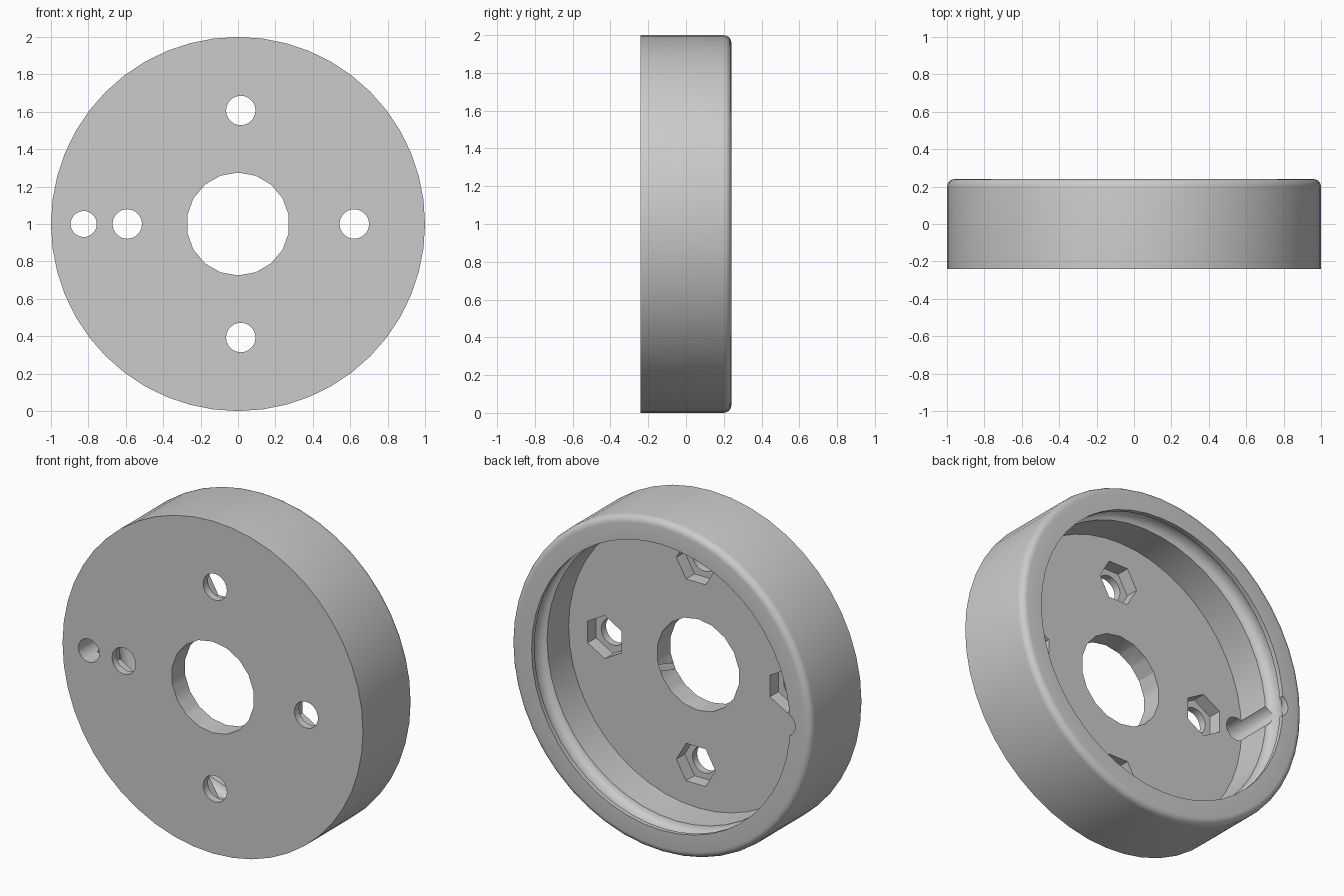
import bpy
import bmesh
from math import sin, cos, pi, radians
from mathutils import Matrix, Vector

cube = bpy.data.objects.get("Cube")
if cube:
    bpy.data.objects.remove(cube, do_unlink=True)

FRONT, BACK = -0.24, 0.24
FLOOR = FRONT + 0.125
AXIS_Z = 1.0

grey = bpy.data.materials.new("light grey")
grey.use_nodes = True
colour = (0.6, 0.6, 0.6, 1)
grey.diffuse_color = colour
grey.node_tree.nodes["Principled BSDF"].inputs["Base Color"].default_value = colour


def make_object(name, bm):
    mesh = bpy.data.meshes.new(name)
    bmesh.ops.recalc_face_normals(bm, faces=bm.faces)
    bm.to_mesh(mesh)
    bm.free()
    obj = bpy.data.objects.new(name, mesh)
    bpy.context.collection.objects.link(obj)
    return obj


def arc(cr, cy, rr, ry, start, end, steps):
    """Elliptical arc of (radius, y) profile points."""
    angles = [radians(start + (end - start) * i / steps) for i in range(steps + 1)]
    return [(cr + rr * cos(a), cy + ry * sin(a)) for a in angles]


def lathe(name, profile, steps):
    bm = bmesh.new()
    verts = [bm.verts.new((r, y, AXIS_Z)) for r, y in profile]
    edges = [bm.edges.new(pair) for pair in zip(verts, verts[1:])]
    bmesh.ops.spin(bm, geom=verts + edges, cent=(0, 0, AXIS_Z), axis=(0, 1, 0),
                   angle=2 * pi, steps=steps)
    bmesh.ops.remove_doubles(bm, verts=bm.verts, dist=0.0005)
    return make_object(name, bm)


def cut(target, x, z, radius, sides, y0, y1, turn=0):
    """Cut a straight prism running along y out of the target."""
    bm = bmesh.new()
    bmesh.ops.create_cone(bm, cap_ends=True, segments=sides, radius1=radius,
                          radius2=radius, depth=y1 - y0)
    place = (Matrix.Translation((x, (y0 + y1) / 2, z))
             @ Matrix.Rotation(turn, 4, 'Y') @ Matrix.Rotation(pi / 2, 4, 'X'))
    bmesh.ops.transform(bm, matrix=place, verts=bm.verts)
    cutter = make_object("hole_cutter", bm)
    cutter.hide_render = True
    mod = target.modifiers.new("hole", 'BOOLEAN')
    mod.operation = 'DIFFERENCE'
    mod.solver = 'EXACT'
    mod.object = cutter
    bpy.context.view_layer.update()
    graph = bpy.context.evaluated_depsgraph_get()
    result = bpy.data.meshes.new_from_object(target.evaluated_get(graph))
    target.modifiers.clear()
    target.data = result
    bpy.data.objects.remove(cutter, do_unlink=True)


# Round cup: plain front, filleted back rim, snap groove just inside the rim
profile = [(0, FRONT), (1, FRONT)]
profile += arc(0.96, BACK - 0.04, 0.04, 0.04, 0, 90, 5)
profile += [(0.86, BACK)]
profile += arc(0.862, BACK - 0.09, 0.045, 0.06, 90, -90, 8)
profile += [(0.862, FLOOR), (0, FLOOR)]
cup = lathe("cup_housing", profile, 48)

# Centre bore and the small wire hole that grazes the inner wall
cut(cup, 0, AXIS_Z, 0.275, 18, FRONT - 0.1, FLOOR + 0.1)
cut(cup, -0.825, AXIS_Z, 0.07, 20, FRONT - 0.1, BACK + 0.1)

# Four bolt holes, each with a hexagonal nut pocket on the inside
for i in range(4):
    angle = i * pi / 2
    x = 0.015 + 0.607 * cos(angle)
    z = AXIS_Z + 0.607 * sin(angle)
    cut(cup, x, z, 0.079, 20, FRONT - 0.1, FLOOR + 0.1)
    cut(cup, x, z, 0.13, 6, FLOOR - 0.08, FLOOR + 0.1, turn=angle)

# Align check of pocket corners is tangential to the bolt circle by the turn above
cup.data.materials.clear()
cup.data.materials.append(grey)
for poly in cup.data.polygons:
    poly.material_index = 0

bpy.ops.object.select_all(action='DESELECT')
cup.select_set(True)
bpy.context.view_layer.objects.active = cup
bpy.ops.object.shade_smooth_by_angle(angle=radians(30))
